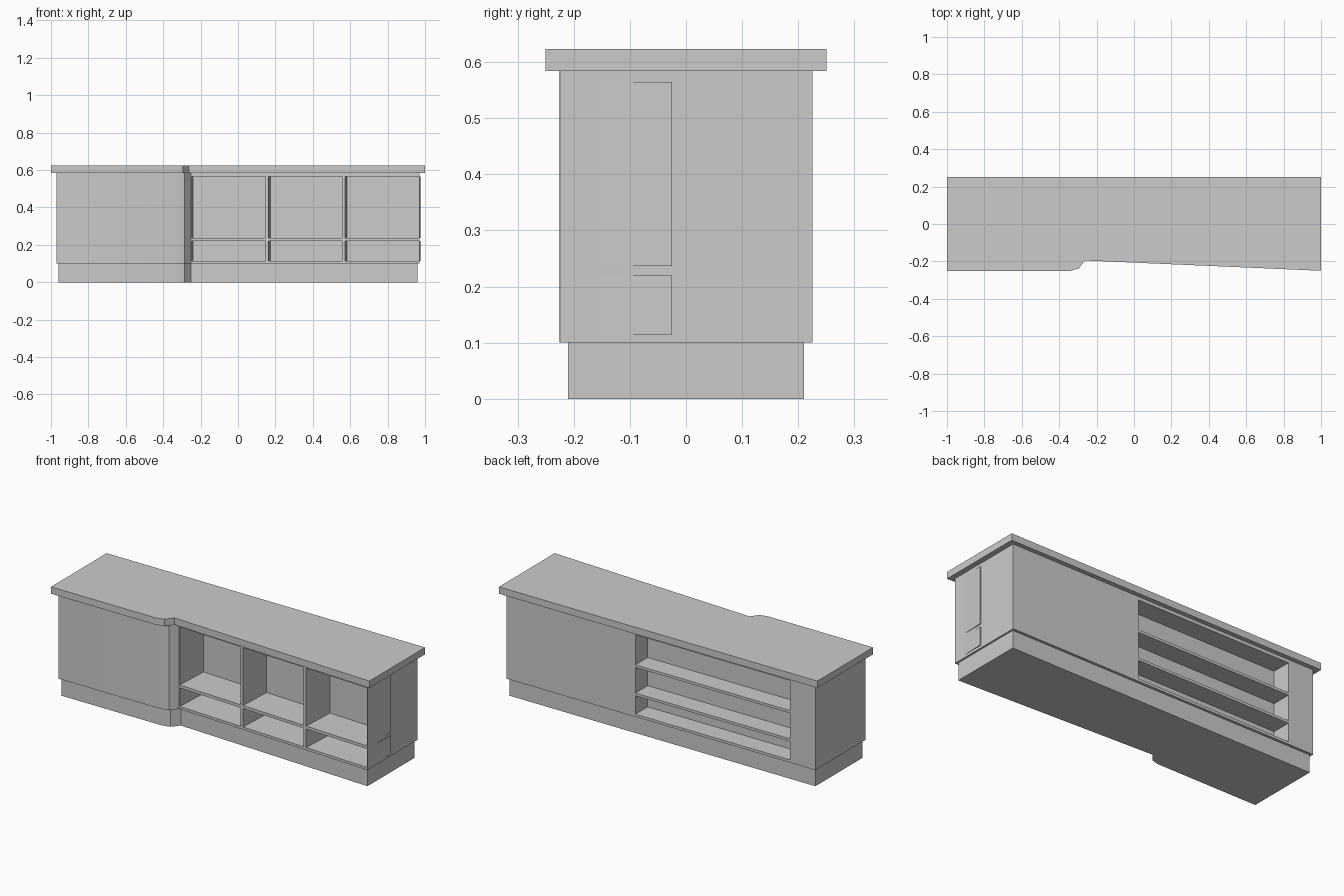
import bpy, bmesh
from mathutils import Vector

if "Cube" in bpy.data.objects:
    bpy.data.objects.remove(bpy.data.objects["Cube"])

Z = Vector((0, 0, 1))


def panel(bm, a, b, us, zs, depth):
    """Wall from a to b; every odd cell of the us x zs grid is a recessed shelf."""
    a, b = Vector((*a, 0)), Vector((*b, 0))
    d = (b - a).normalized()
    inward = Z.cross(d) * depth
    us = [0] + us + [(b - a).length]
    for i in range(len(us) - 1):
        for j in range(len(zs) - 1):
            cell = [(us[i], zs[j]), (us[i + 1], zs[j]),
                    (us[i + 1], zs[j + 1]), (us[i], zs[j + 1])]
            rim = [bm.verts.new(a + d * u + Z * z) for u, z in cell]
            if i % 2 and j % 2:
                back = [bm.verts.new(v.co + inward) for v in rim]
                for k in range(4):
                    n = (k + 1) % 4
                    bm.faces.new((rim[k], rim[n], back[n], back[k]))
                bm.faces.new(back)
            else:
                bm.faces.new(rim)


def slab(name, outline, z0, z1, panels=None):
    """Closed prism; edges listed in panels get shelf recesses."""
    panels = panels or {}
    bm = bmesh.new()
    lo = [bm.verts.new((x, y, z0)) for x, y in outline]
    hi = [bm.verts.new((x, y, z1)) for x, y in outline]
    bm.faces.new(lo[::-1])
    bm.faces.new(hi)
    for i in range(len(outline)):
        n = (i + 1) % len(outline)
        if i in panels:
            panel(bm, outline[i], outline[n], *panels[i])
        else:
            bm.faces.new((lo[i], lo[n], hi[n], hi[i]))
    bmesh.ops.remove_doubles(bm, verts=bm.verts, dist=0.0005)
    mesh = bpy.data.meshes.new(name)
    bm.to_mesh(mesh)
    bm.free()
    ob = bpy.data.objects.new(name, mesh)
    bpy.context.collection.objects.link(ob)
    bpy.context.view_layer.objects.active = ob
    ob.select_set(True)
    bpy.ops.object.shade_smooth_by_angle(angle=0.5)
    ob.select_set(False)


def outline(x, y, step):
    """Counter plan: deep left bay, eased step, slanted right front."""
    front = [(sx, -y + dy) for sx, dy in step]
    return [(-x, -y)] + front + [(x, -y), (x, y), (-x, y)]


# plinth
slab("plinth", outline(0.96, 0.21, [(-0.33, 0), (-0.285, 0.012), (-0.25, 0.055)]), 0, 0.1)

# cabinet body with front cubbies (edge 3) and back shelves (edge 5)
cubby_us = [u for k in range(3) for u in (0.004 + 0.41 * k, 0.398 + 0.41 * k)]
front_zs = [0.1, 0.115, 0.22, 0.237, 0.565, 0.584]
back_zs = [0.1, 0.115, 0.22, 0.235, 0.38, 0.395, 0.565, 0.584]
slab("cabinet_body", outline(0.97, 0.225, [(-0.33, 0), (-0.285, 0.012), (-0.25, 0.055)]),
     0.1, 0.584,
     {3: (cubby_us, front_zs, 0.2), 5: ([0.81, 1.78], back_zs, 0.11)})

# countertop
slab("countertop", outline(1.0, 0.25, [(-0.34, 0), (-0.295, 0.012), (-0.262, 0.055)]), 0.584, 0.623)
